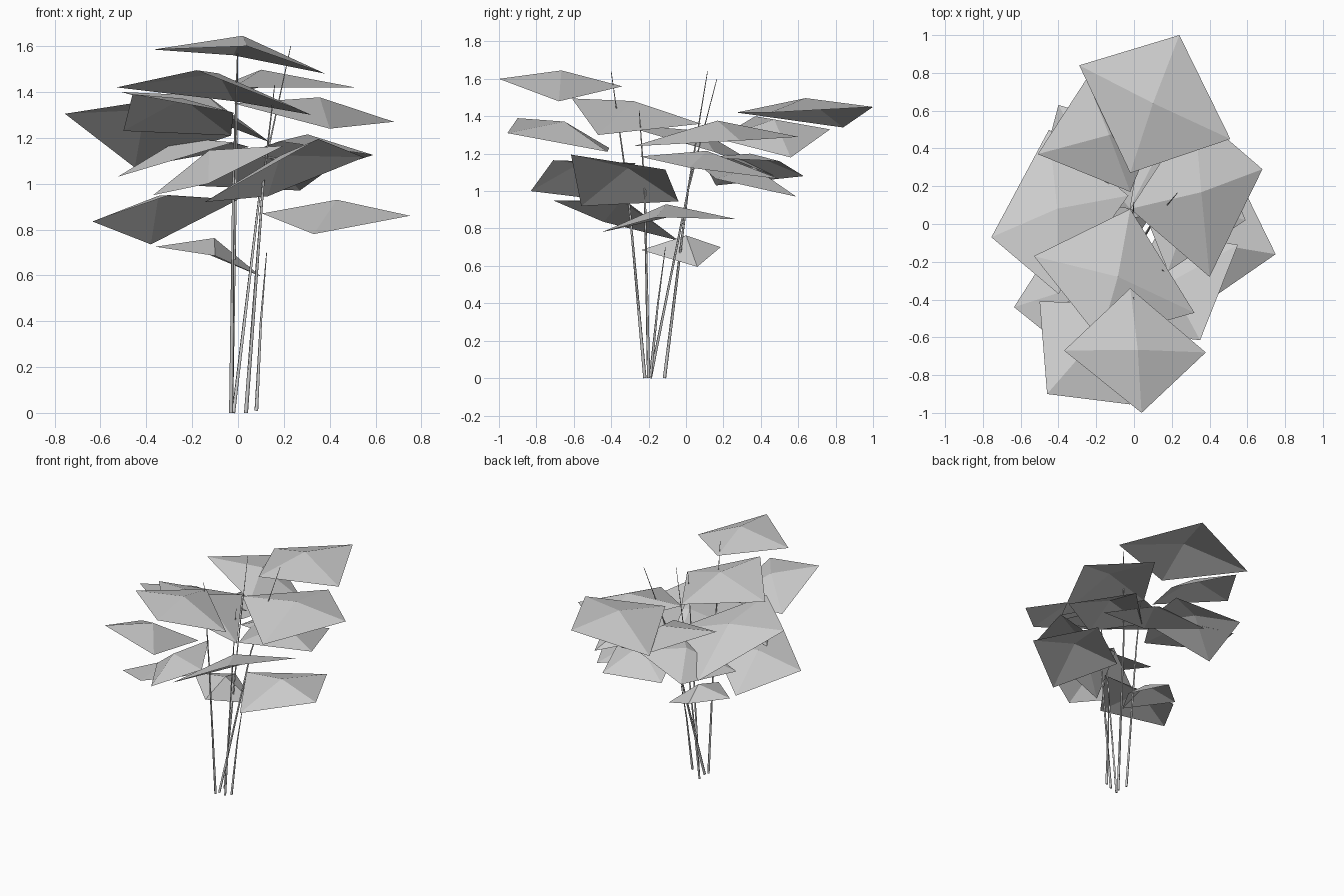
import bpy
import bmesh
from mathutils import Vector

# Remove the default object
default_cube = bpy.data.objects.get("Cube")
if default_cube:
    bpy.data.objects.remove(default_cube, do_unlink=True)


def make_material(name, colour):
    material = bpy.data.materials.new(name)
    material.use_nodes = True
    material.diffuse_color = colour
    material.node_tree.nodes["Principled BSDF"].inputs["Base Color"].default_value = colour
    return material


plant_grey = make_material("plant_grey", (0.6, 0.6, 0.6, 1))
LEAF_RISE = 0.09
STEM_RADIUS = 0.009


def add_leaf(name, *corners):
    """Four-cornered leaf blade, folded up into a low peak at its middle."""
    points = [Vector(corner) for corner in corners]
    bm = bmesh.new()
    rim = [bm.verts.new(point) for point in points]
    middle = sum(points, Vector()) / len(points)
    normal = (points[2] - points[0]).cross(points[3] - points[1]).normalized()
    if normal.z < 0:
        rim.reverse()
        normal.negate()
    peak = bm.verts.new(middle + normal * LEAF_RISE)
    for first, second in zip(rim, rim[1:] + rim[:1]):
        bm.faces.new((first, second, peak))
    mesh = bpy.data.meshes.new(name)
    bm.to_mesh(mesh)
    bm.free()
    mesh.materials.append(plant_grey)
    leaf = bpy.data.objects.new(name, mesh)
    bpy.context.collection.objects.link(leaf)


def add_stem(name, *path):
    """Thin four-sided stem that tapers to its tip."""
    curve = bpy.data.curves.new(name, "CURVE")
    curve.dimensions = "3D"
    curve.bevel_depth = STEM_RADIUS
    curve.bevel_resolution = 0
    curve.use_fill_caps = True
    spline = curve.splines.new("POLY")
    spline.points.add(len(path) - 1)
    for index, (point, position) in enumerate(zip(spline.points, path)):
        point.co = (*position, 1)
        point.radius = 1 - 0.8 * index / (len(path) - 1)
    curve.materials.append(plant_grey)
    stem = bpy.data.objects.new(name, curve)
    bpy.context.collection.objects.link(stem)


# Stems fanning out from the ground
add_stem("front_stem", (-.03, -.22, 0), (-.02, -.31, 1), (0, -.4, 1.64))
add_stem("back_stem", (-.03, -.115, 0), (-.01, .01, 1), (0, .115, 1.64))
add_stem("left_back_stem", (-.02, -.19, 0), (.1, .01, 1), (.23, .165, 1.6))
add_stem("left_stem", (.035, -.2, 0), (.11, -.22, 1), (.16, -.25, 1.43))
add_stem("short_stem", (.08, -.19, .01), (.1, -.15, .4), (.125, -.11, .7))

# Upper leaves
add_leaf("top_back_leaf", (-.02, .27, 1.42), (.51, .45, 1.42),
         (.24, 1, 1.45), (-.29, .84, 1.34))
add_leaf("top_front_leaf", (-.02, -.34, 1.56), (-.37, -.67, 1.585),
         (.04, -1, 1.6), (.38, -.68, 1.48))
add_leaf("upper_middle_leaf", (-.02, .08, 1.36), (-.53, -.17, 1.42),
         (-.18, -.61, 1.495), (.32, -.47, 1.3))
add_leaf("upper_left_leaf", (-.02, .08, 1.35), (.4, -.28, 1.24),
         (.68, .29, 1.27), (.32, .6, 1.29))
add_leaf("upper_right_leaf", (-.03, .15, 1.21), (-.45, .5, 1.07),
         (-.755, -.07, 1.305), (-.4, -.37, 1.36))
add_leaf("upper_front_leaf", (-.03, -.42, 1.21), (-.5, -.41, 1.23),
         (-.46, -.9, 1.39), (-.02, -.955, 1.31))
add_leaf("upper_back_leaf", (-.02, .17, 1.28), (.14, .56, 1.18),
         (-.25, .77, 1.33), (-.51, .37, 1.4))

# Middle leaves
add_leaf("middle_left_front_leaf", (.13, -.04, .945), (-.145, -.56, .92),
         (.35, -.615, 1.195), (.55, -.11, 1.115))
add_leaf("middle_left_back_leaf", (.03, .12, 1.13), (.18, -.25, 1.185),
         (.59, .02, 1.125), (.4, .5, 1.065))
add_leaf("middle_front_leaf", (-.05, -.27, 1.15), (-.37, -.42, .95),
         (-.13, -.83, 1), (.2, -.71, 1.165))
add_leaf("middle_right_leaf", (-.02, .08, 1.18), (-.525, .16, 1.03),
         (-.4, .63, 1.08), (.05, .5, 1.16))
add_leaf("middle_back_leaf", (-.03, .07, 1.14), (-.17, .53, .99),
         (.27, .59, .97), (.4, .16, 1.065))

# Lower leaves
add_leaf("lower_right_leaf", (0, -.3, .93), (-.38, -.04, .735),
         (-.635, -.44, .835), (-.3, -.71, .95))
add_leaf("lower_left_leaf", (.105, -.05, .87), (.33, -.45, .78),
         (.75, -.16, .86), (.54, .27, .85))
add_leaf("lowest_leaf", (.1, .06, .595), (-.15, .185, .7),
         (-.36, 0, .725), (-.1, -.24, .685))
